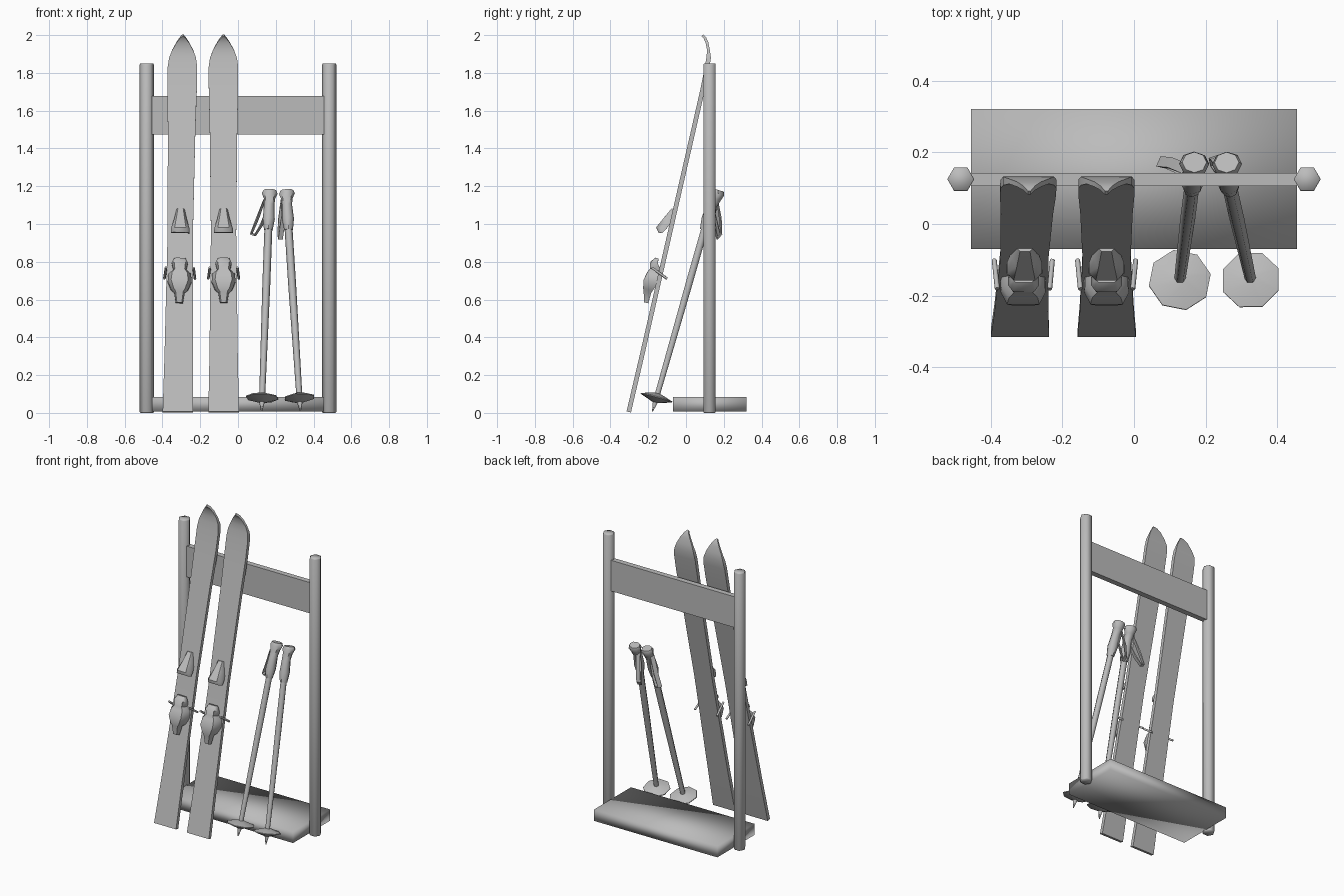
import bpy, bmesh, math
from mathutils import Vector, Matrix

if "Cube" in bpy.data.objects:
    bpy.data.objects.remove(bpy.data.objects["Cube"])

grey = bpy.data.materials.new("plain_grey")
grey.use_nodes = True
grey.diffuse_color = (0.5, 0.5, 0.5, 1)
grey.node_tree.nodes["Principled BSDF"].inputs["Base Color"].default_value = (0.5, 0.5, 0.5, 1)


def finish(name, bm, matrix=None, angle=60):
    """Turn a bmesh into a shaded object with the shared material."""
    bmesh.ops.recalc_face_normals(bm, faces=bm.faces)
    if matrix:
        bm.transform(matrix)
    mesh = bpy.data.meshes.new(name)
    bm.to_mesh(mesh)
    bm.free()
    mesh.materials.append(grey)
    obj = bpy.data.objects.new(name, mesh)
    bpy.context.collection.objects.link(obj)
    bpy.ops.object.select_all(action='DESELECT')
    obj.select_set(True)
    bpy.context.view_layer.objects.active = obj
    bpy.ops.object.shade_smooth_by_angle(angle=math.radians(angle))
    return obj


def loft(name, rings, matrix=None, caps=True, closed=False, angle=60):
    """Skin a list of equal rings of points."""
    bm = bmesh.new()
    loops = [[bm.verts.new(p) for p in ring] for ring in rings]
    n = len(loops[0])
    following = loops[1:] + ([loops[0]] if closed else [])
    for a, b in zip(loops, following):
        for i in range(n):
            j = (i + 1) % n
            bm.faces.new((a[i], a[j], b[j], b[i]))
    if caps and not closed:
        bm.faces.new(loops[0])
        bm.faces.new(loops[-1])
    return finish(name, bm, matrix, angle)


def turned(name, profile, sides, matrix=None, spin=0.0, angle=65):
    """Round part along local z from (radius, height) pairs."""
    rings = [[(r * math.cos(spin + math.tau * i / sides),
               r * math.sin(spin + math.tau * i / sides), z)
              for i in range(sides)] for r, z in profile]
    return loft(name, rings, matrix, angle=angle)


def box(name, size, centre, angle=30):
    bm = bmesh.new()
    bmesh.ops.create_cube(bm, size=1)
    return finish(name, bm, Matrix.Translation(centre) @ Matrix.Diagonal((*size, 1)), angle)


def frame(start, end):
    """Matrix at start whose z points to end and whose x stays near world x."""
    z = (Vector(end) - Vector(start)).normalized()
    y = z.cross(Vector((1, 0, 0))).normalized()
    x = y.cross(z)
    m = Matrix((x, y, z)).transposed().to_4x4()
    m.translation = start
    return m


def rod(name, start, end, radius, sides=6, matrix=None):
    length = (Vector(end) - Vector(start)).length
    m = frame(start, end)
    return turned(name, [(radius, 0), (radius, length)], sides, matrix @ m if matrix else m)


def block(name, sections, matrix):
    """Rounded housing: sections of (height, base half width, top half width, depth range)."""
    rings = []
    for w, b, t, d0, d1 in sections:
        mid = d0 + 0.55 * (d1 - d0)
        rings.append([(-b, -d0, w), (b, -d0, w), (b, -mid, w),
                      (t, -d1, w), (-t, -d1, w), (-b, -mid, w)])
    return loft(name, rings, matrix, angle=50)


# Rack
for side, x in (("right", -0.483), ("left", 0.483)):
    turned(side + "_post", [(0.034, 0), (0.0375, 0.006), (0.0375, 1.844), (0.034, 1.85)],
           6, Matrix.Translation((x, 0.125, 0)))
box("base_board", (0.91, 0.39, 0.075), (0, 0.125, 0.046), 180)
box("top_panel", (0.91, 0.036, 0.205), (0, 0.124, 1.575), 30)
rod("cross_rail", (-0.455, 0.124, 0.922), (0.455, 0.124, 0.922), 0.02, 8)

# Ski path: y, z, half width
SKI = [(-0.303, 0.005, 0.081), (-0.234, 0.3, 0.075), (-0.086, 0.95, 0.067),
       (0.04, 1.5, 0.073), (0.09, 1.72, 0.078), (0.112, 1.83, 0.078),
       (0.120, 1.88, 0.071), (0.119, 1.92, 0.056), (0.111, 1.96, 0.034),
       (0.100, 1.985, 0.016), (0.087, 1.998, 0.004)]
THICK = 0.012


def ski(side, x0, x1):
    rings = []
    for i, (y, z, w) in enumerate(SKI):
        a, b = SKI[max(i - 1, 0)], SKI[min(i + 1, len(SKI) - 1)]
        normal = Vector((0, a[1] - b[1], b[0] - a[0])).normalized()
        taper = 1 if z < 1.9 else 0.6
        centre = Vector((x0 + (x1 - x0) * z / 2, y, z))
        across = Vector((w, 0, 0))
        off = normal * THICK * taper
        rings.append([centre - across + off, centre + across + off,
                      centre + across - off, centre - across - off])
    loft(side + "_ski", rings, angle=40)

    # Bindings in the ski's own frame
    m = frame((x0, -0.303, 0.005), (x0 + (x1 - x0) * 0.86, 0.09, 1.72))
    block(side + "_toe_binding", [(1.10, 0.021, 0.014, 0.0, 0.02), (1.04, 0.034, 0.022, 0.0, 0.05),
                                  (0.985, 0.049, 0.03, 0.025, 0.077), (0.962, 0.05, 0.036, 0.04, 0.06)], m)
    block(side + "_heel_binding", [(0.827, 0.03, 0.022, 0.028, 0.046), (0.80, 0.043, 0.03, 0.025, 0.066),
                                   (0.765, 0.034, 0.026, 0.0, 0.06), (0.742, 0.06, 0.04, 0.0, 0.07),
                                   (0.70, 0.063, 0.045, 0.0, 0.08), (0.655, 0.045, 0.03, 0.02, 0.072),
                                   (0.64, 0.028, 0.02, 0.025, 0.066), (0.584, 0.019, 0.013, 0.028, 0.05)], m)
    rod(side + "_brake_bar", (-0.078, -0.045, 0.765), (0.078, -0.045, 0.765), 0.007, 6, m)
    for tag, u in (("right", -1), ("left", 1)):
        rod(f"{side}_ski_{tag}_brake_arm", (u * 0.073, -0.052, 0.772),
            (u * 0.081, 0.04, 0.733), 0.007, 6, m)


ski("right", -0.318, -0.292)
ski("left", -0.076, -0.077)


# Poles
def pole(side, tip, top, basket_radius, spin, lean):
    m = frame(tip, top)
    turned(side + "_pole_shaft", [(0.003, 0), (0.016, 0.055), (0.016, 0.1), (0.021, 0.7), (0.021, 1.03)], 6, m)
    turned(side + "_pole_basket", [(0.018, 0.05), (basket_radius, 0.073), (basket_radius, 0.078),
                                   (0.022, 0.098)], 8, m, spin, 50)
    # Grip sections: height, half width, half depth, backward and sideways shift
    grip = [(1.0, 0.023, 0.024, 0, 0), (1.06, 0.032, 0.032, 0, 0), (1.14, 0.027, 0.027, 0.003, 0),
            (1.175, 0.030, 0.031, 0.01, lean * 0.3), (1.205, 0.042, 0.036, 0.014, lean),
            (1.222, 0.034, 0.030, 0.014, lean)]
    rings = [[(dx + a * math.cos(math.tau * i / 8), dy + b * math.sin(math.tau * i / 8), h)
              for i in range(8)] for h, a, b, dy, dx in grip]
    loft(side + "_pole_grip", rings, m, angle=45)


def strap(name, path, width):
    """Closed flat band following a loop, widened along the given vector."""
    pts = [Vector(p) for p in path]
    centre = sum(pts, Vector()) / len(pts)
    wide = Vector(width)
    rings = []
    for p in pts:
        inner = p + (centre - p).normalized() * 0.008
        rings.append([p - wide, p + wide, inner + wide, inner - wide])
    loft(name, rings, closed=True, angle=40)


pole("right", (0.125, -0.177, 0.008), (0.168, 0.155, 1.17), 0.088, 0.2, 0.0)
pole("left", (0.330, -0.177, 0.008), (0.255, 0.155, 1.17), 0.084, 0.4, 0.004)
strap("right_pole_strap", [(0.14, 0.155, 1.13), (0.10, 0.172, 1.03), (0.068, 0.175, 0.945),
                           (0.09, 0.17, 0.937), (0.125, 0.155, 0.99), (0.15, 0.14, 1.06)], (0.006, 0.014, 0))
strap("left_pole_strap", [(0.238, 0.165, 1.13), (0.225, 0.185, 1.03), (0.220, 0.188, 0.945),
                          (0.225, 0.165, 0.918), (0.235, 0.15, 0.99), (0.245, 0.14, 1.06)], (0.012, 0.004, 0))
